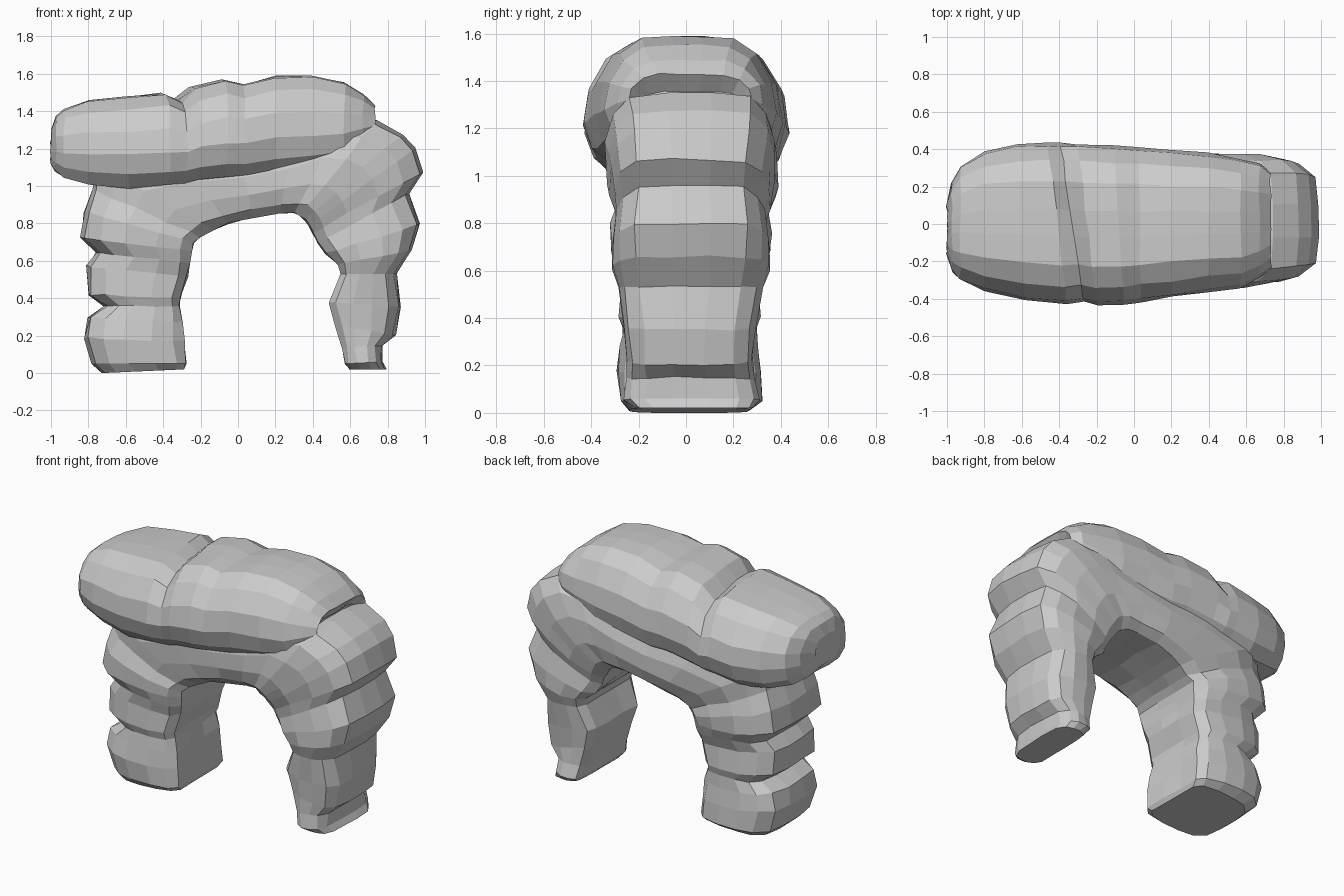
import bpy, bmesh, random
from mathutils import Vector

random.seed(4)


def loft(name, rings, jitter):
    """Skin a row of closed rings, with a little rocky irregularity."""
    bm = bmesh.new()
    rows = []
    for ring in rings:
        row = []
        for p in ring:
            j = Vector([random.uniform(-jitter, jitter) for _ in range(3)])
            v = p + j
            v.z = max(0.0, v.z if p.z > 0.08 else p.z)
            row.append(bm.verts.new(v))
        rows.append(row)
    n = len(rows[0])
    for a, b in zip(rows, rows[1:]):
        for i in range(n):
            k = (i + 1) % n
            bm.faces.new((a[i], a[k], b[k], b[i]))
    bm.faces.new(rows[0])
    bm.faces.new(rows[-1])
    bmesh.ops.recalc_face_normals(bm, faces=bm.faces)
    me = bpy.data.meshes.new(name)
    bm.to_mesh(me)
    bm.free()
    ob = bpy.data.objects.new(name, me)
    bpy.context.collection.objects.link(ob)
    return ob


def mirrored(half):
    return half + [(u, -v) for u, v in reversed(half)]


# Arch: each row is inner x, z, outer x, z, front y, back y
left_leg = [
    (-.29, .02, -.73, .0, -.24, .27),
    (-.28, .05, -.78, .05, -.28, .32),
    (-.29, .17, -.82, .19, -.29, .32),
    (-.30, .27, -.80, .30, -.275, .30),
    (-.315, .36, -.71, .355, -.265, .295),
    (-.31, .40, -.80, .42, -.28, .31),
    (-.27, .52, -.81, .57, -.275, .30),
    (-.26, .59, -.755, .64, -.29, .33),
    (-.25, .65, -.84, .72, -.32, .355),
    (-.24, .70, -.82, .86, -.32, .36),
    (-.20, .73, -.775, .98, -.29, .34),
]
span = [
    (-.13, .765, -.76, 1.12, -.30, .36),
    (-.05, .80, -.35, 1.17, -.30, .38),
    (.08, .835, .0, 1.19, -.30, .385),
    (.22, .855, .3, 1.25, -.31, .385),
    (.30, .858, .55, 1.34, -.32, .38),
    (.335, .845, .74, 1.35, -.34, .37),
    (.36, .82, .88, 1.28, -.33, .37),
    (.38, .79, .95, 1.20, -.32, .36),
]
right_leg = [
    (.40, .75, .99, 1.07, -.30, .35),
    (.43, .70, .91, .96, -.29, .33),
    (.47, .64, .97, .80, -.31, .35),
    (.53, .58, .93, .66, -.31, .35),
    (.55, .53, .845, .53, -.28, .32),
    (.49, .38, .87, .35, -.26, .29),
    (.52, .26, .84, .20, -.25, .28),
    (.56, .13, .77, .15, -.25, .29),
    (.575, .05, .77, .06, -.26, .31),
    (.60, .02, .79, .02, -.21, .28),
]
# u runs from the inside to the outside of the arch, v across its depth
arch_profile = mirrored([(0, .25), (0, .75), (.1, .92), (.32, 1), (.6, 1),
                         (.82, .92), (.965, .71), (1, .25)])
arch_rings = []
for ix, iz, ox, oz, y0, y1 in left_leg + span + right_leg:
    arch_rings.append([
        Vector((ix + (ox - ix) * u, (y0 + y1) / 2 + (y1 - y0) / 2 * v, iz + (oz - iz) * u))
        for u, v in arch_profile])
loft("rock_arch", arch_rings, .006)

# Cap slab: each row is x, bottom z, top z, front y, back y
cap = [
    (-1.0, 1.12, 1.30, -.16, .10),
    (-.975, 1.08, 1.37, -.26, .22),
    (-.93, 1.05, 1.41, -.30, .31),
    (-.80, 1.01, 1.455, -.36, .39),
    (-.60, .99, 1.48, -.41, .43),
    (-.41, 1.01, 1.495, -.43, .435),
    (-.33, 1.02, 1.455, -.42, .43),
    (-.25, 1.03, 1.53, -.43, .43),
    (-.08, 1.045, 1.57, -.43, .42),
    (.03, 1.055, 1.54, -.415, .41),
    (.20, 1.07, 1.585, -.39, .395),
    (.40, 1.09, 1.585, -.36, .38),
    (.57, 1.13, 1.55, -.34, .35),
    (.67, 1.20, 1.49, -.29, .32),
    (.73, 1.27, 1.43, -.24, .28),
    (.68, 1.27, 1.36, -.20, .24),
]
cap_profile = mirrored([(0, .25), (0, .72), (.14, .91), (.36, 1), (.62, .96),
                        (.86, .78), (.985, .52), (1, .17)])
cap_rings = []
for x, z0, z1, y0, y1 in cap:
    slant = .15 * max(0, 1 - abs(x + .32) / .4)   # the crack runs diagonally
    ring = []
    for u, v in cap_profile:
        y = (y0 + y1) / 2 + (y1 - y0) / 2 * v
        ring.append(Vector((x - slant * y, y, z0 + (z1 - z0) * u)))
    cap_rings.append(ring)
loft("cap_slab", cap_rings, .006)
